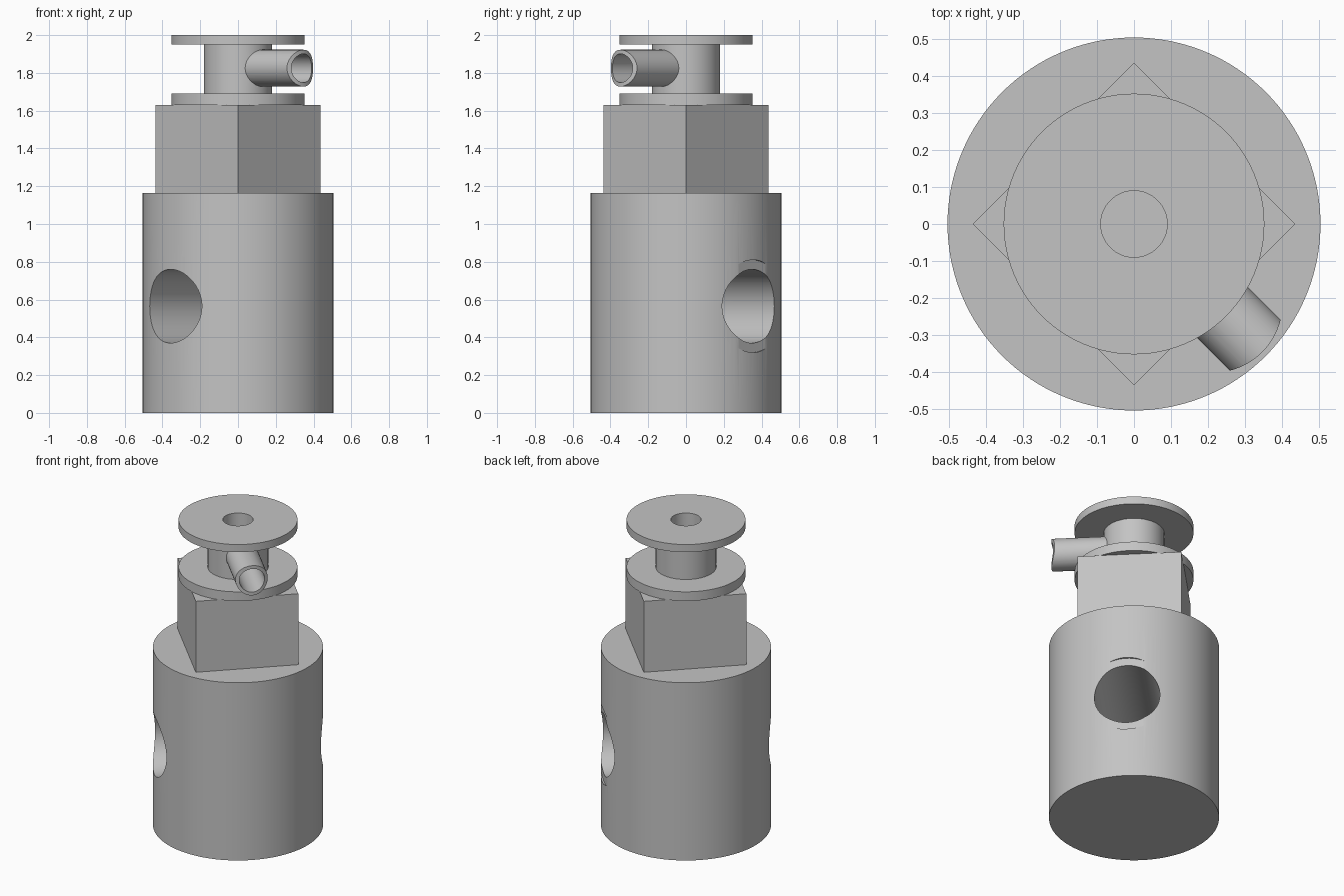
import bpy
import math
from mathutils import Vector

cube = bpy.data.objects.get("Cube")
if cube:
    bpy.data.objects.remove(cube, do_unlink=True)

metal = bpy.data.materials.new("plain_grey")
metal.use_nodes = True
GREY = (0.55, 0.55, 0.55, 1)
metal.diffuse_color = GREY
metal.node_tree.nodes["Principled BSDF"].inputs["Base Color"].default_value = GREY


def rod(name, radius, start, end, sides=96):
    """Cylinder or prism running from start to end."""
    start, end = Vector(start), Vector(end)
    axis = end - start
    bpy.ops.mesh.primitive_cylinder_add(
        vertices=sides, radius=radius, depth=axis.length,
        location=(start + end) / 2,
        rotation=axis.to_track_quat('Z', 'Y').to_euler())
    obj = bpy.context.object
    obj.name = name
    obj.data.materials.append(metal)
    return obj


def boolean(obj, other, operation='DIFFERENCE'):
    """Apply a boolean and discard the helper."""
    mod = obj.modifiers.new("boolean", 'BOOLEAN')
    mod.operation = operation
    mod.solver = 'EXACT'
    mod.object = other
    other.hide_render = True
    bpy.context.view_layer.objects.active = obj
    bpy.ops.object.modifier_apply(modifier=mod.name)
    bpy.data.objects.remove(other, do_unlink=True)


def smooth(obj):
    bpy.ops.object.select_all(action='DESELECT')
    obj.select_set(True)
    bpy.context.view_layer.objects.active = obj
    bpy.ops.object.shade_smooth_by_angle(angle=math.radians(30))


def diagonal(distance, side, z):
    """Point at a distance along a 45 degree direction."""
    d = distance * math.sqrt(0.5)
    return (d, side * d, z)


# Round body with a diagonal cross bore and a shallow spot face at one end
body = rod("body", 0.505, (0, 0, 0), (0, 0, 1.165), 128)
boolean(body, rod("bore_cutter", 0.195, diagonal(-0.7, 1, 0.565), diagonal(0.7, 1, 0.565)))
boolean(body, rod("spot_cutter", 0.245, diagonal(0.494, 1, 0.565), diagonal(0.7, 1, 0.565)))
smooth(body)

# Square block with its corners on the axes
block = rod("square_block", 0.437, (0, 0, 1.165), (0, 0, 1.63), 4)

# Spool: lower flange, neck and upper flange
spool = rod("spool", 0.18, (0, 0, 1.66), (0, 0, 1.98))
boolean(spool, rod("lower_flange", 0.353, (0, 0, 1.63), (0, 0, 1.69)), 'UNION')
boolean(spool, rod("upper_flange", 0.353, (0, 0, 1.95), (0, 0, 2)), 'UNION')

# Side spout with a rounded outer end
TUBE_Z = 1.825
spout = rod("spout", 0.0975, diagonal(0.05, -1, TUBE_Z), diagonal(0.6, -1, TUBE_Z), 64)
boolean(spout, rod("end_shape", 0.19, diagonal(0.301, -1, 1.6), diagonal(0.301, -1, 2.1)),
        'INTERSECT')
boolean(spool, spout, 'UNION')

# Central and spout bores
boolean(spool, rod("centre_cutter", 0.09, (0, 0, 1.66), (0, 0, 2.2), 64))
boolean(spool, rod("spout_cutter", 0.076, (0, 0, TUBE_Z), diagonal(0.7, -1, TUBE_Z), 64))
smooth(spool)
